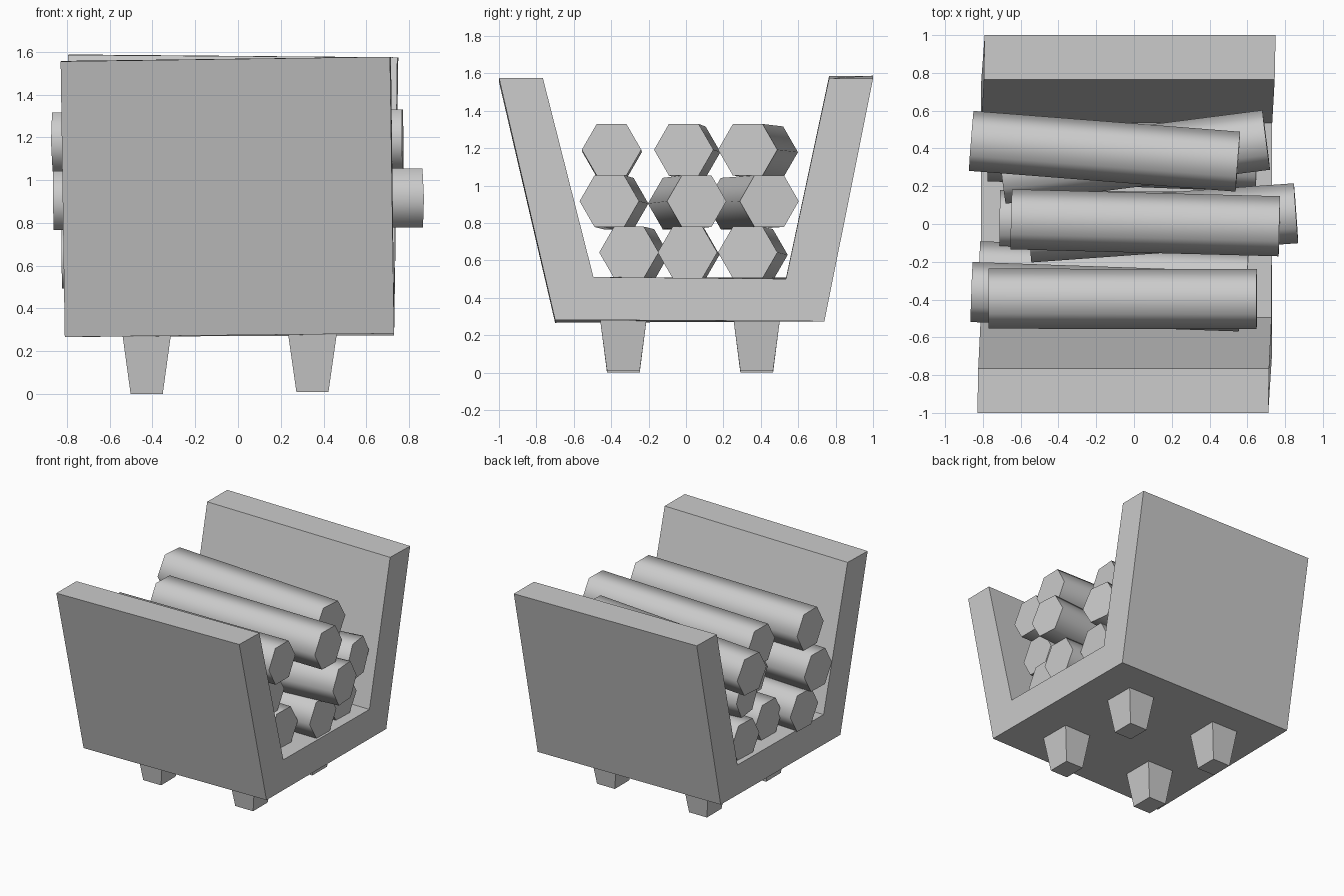
import bpy
import bmesh
import math
from mathutils import Vector, Matrix

cube = bpy.data.objects.get("Cube")
if cube:
    bpy.data.objects.remove(cube, do_unlink=True)

# Single plain colour
GREY = (0.6, 0.6, 0.6, 1.0)
grey = bpy.data.materials.new("plain_grey")
grey.use_nodes = True
grey.diffuse_color = GREY
grey.node_tree.nodes["Principled BSDF"].inputs["Base Color"].default_value = GREY


def add_object(name, bm):
    bmesh.ops.recalc_face_normals(bm, faces=bm.faces)
    mesh = bpy.data.meshes.new(name)
    bm.to_mesh(mesh)
    bm.free()
    mesh.materials.append(grey)
    obj = bpy.data.objects.new(name, mesh)
    bpy.context.collection.objects.link(obj)
    return obj


# Open rack: U profile extruded along x, with a slight hand-made skew
profile = [(-0.7, 0.275), (0.74, 0.28), (1.0, 1.58), (0.765, 1.58),
           (0.535, 0.505), (-0.495, 0.505), (-0.765, 1.566), (-1.0, 1.566)]
bm = bmesh.new()
face = bm.faces.new([bm.verts.new((-0.77, y, z)) for y, z in profile])
side = bmesh.ops.extrude_face_region(bm, geom=[face])["geom"]
bmesh.ops.translate(bm, vec=(1.54, 0, 0),
                    verts=[g for g in side if isinstance(g, bmesh.types.BMVert)])
for v in bm.verts:
    x, y, z = v.co
    v.co.x = x - 0.04 + 0.015 * y * (z - 0.28)
    v.co.z = z + x * (0.002 - 0.012 * y)
bmesh.ops.recalc_face_normals(bm, faces=bm.faces)
if face.is_valid and face.normal.x > 0:
    face.normal_flip()
add_object("rack", bm)


# Tapered feet
def add_foot(name, x, y, lift):
    bm = bmesh.new()
    bmesh.ops.create_cube(bm, size=1)
    for v in bm.verts:
        top = v.co.z > 0
        v.co.x = x + v.co.x * (0.23 if top else 0.15)
        v.co.y = y + v.co.y * (0.25 if top else 0.175)
        v.co.z = 0.29 if top else lift
    add_object(name, bm)


for row, y in (("front", -0.335), ("back", 0.378)):
    add_foot(row + "_right_foot", -0.427, y, 0.0)
    add_foot(row + "_left_foot", 0.348, y, 0.01)


# Six-sided logs, each running between its two end centres
def add_log(name, x0, y0, x1, y1, z):
    start, end = Vector((x0, y0, z - 0.013)), Vector((x1, y1, z))
    run = end - start
    bm = bmesh.new()
    bmesh.ops.create_cone(bm, cap_ends=True, segments=6, radius1=0.159,
                          radius2=0.159, depth=run.length)
    # Lay the log along x with its corners pointing front and back
    lay = Matrix.Rotation(math.pi / 2, 4, "Y")
    corner = max(bm.verts, key=lambda v: v.co.y).co
    spin = Matrix.Rotation(math.pi / 2 - math.atan2(corner.y, corner.x), 4, "Z")
    tilt = Matrix.Rotation(-math.atan2(run.z, run.x), 4, "Y")
    yaw = Matrix.Rotation(math.atan2(run.y, run.x), 4, "Z")
    place = Matrix.Translation((start + end) / 2)
    bmesh.ops.transform(bm, matrix=place @ yaw @ tilt @ lay @ spin, verts=bm.verts)
    obj = add_object(name, bm)
    obj.data.shade_smooth()
    obj.data.set_sharp_from_angle(angle=math.radians(70))


layers = {
    "bottom": (0.643, [(-0.82, -0.25, 0.6, -0.305),
                       (-0.71, 0.02, 0.71, 0.008),
                       (-0.77, 0.385, 0.65, 0.33)]),
    "middle": (0.917, [(-0.86, -0.36, 0.56, -0.41),
                       (-0.555, -0.045, 0.858, 0.057),
                       (-0.70, 0.265, 0.70, 0.445)]),
    "top": (1.192, [(-0.77, -0.395, 0.65, -0.398),
                    (-0.65, 0.025, 0.77, -0.012),
                    (-0.862, 0.44, 0.55, 0.33)]),
}
for layer, (z, logs) in layers.items():
    for place, ends in zip(("front", "centre", "back"), logs):
        add_log(f"{layer}_{place}_log", *ends, z)
